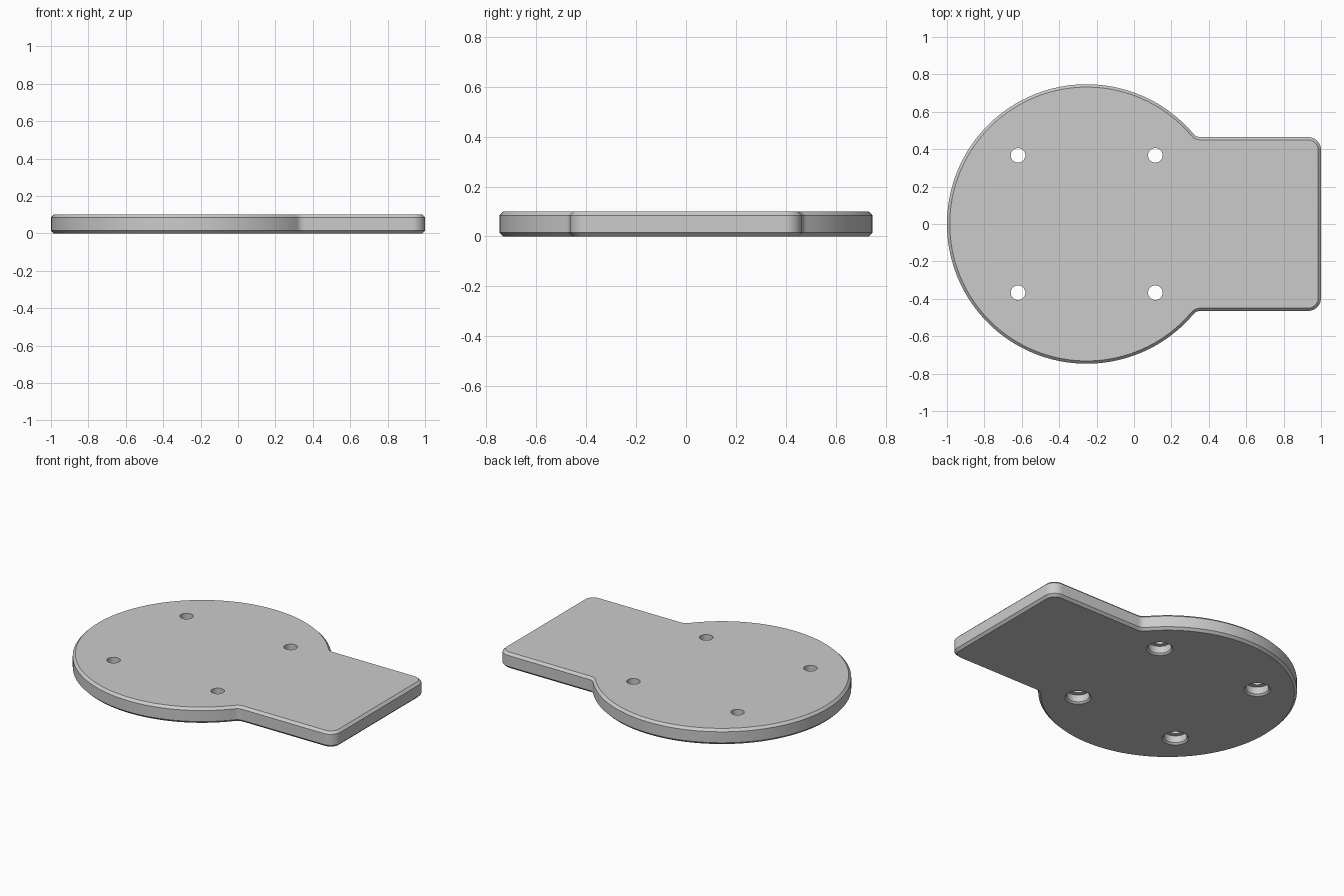
import bpy, bmesh
from math import sin, cos, pi, sqrt, atan2

if "Cube" in bpy.data.objects:
    bpy.data.objects.remove(bpy.data.objects["Cube"])

CX, R = -0.253, 0.747         # disc centre x and radius
HALF, END = 0.465, 1.0        # tab half width and end x
FILLET, CORNER = 0.05, 0.07   # inner blend and outer corner radii
T, CH = 0.1, 0.015            # thickness and edge chamfer


def arc(cx, cy, r, a0, a1, n):
    return [(cx + r * cos(a0 + (a1 - a0) * i / n), cy + r * sin(a0 + (a1 - a0) * i / n))
            for i in range(n + 1)]


def outline(off):
    """Plate outline moved inward by off."""
    fy = HALF + FILLET
    fx = CX + sqrt((R + FILLET) ** 2 - fy ** 2)
    a = atan2(fy, fx - CX)
    upper = arc(END - CORNER, HALF - CORNER, CORNER - off, 0, pi / 2, 12)
    upper += arc(fx, fy, FILLET + off, -pi / 2, a - pi, 8)
    upper += arc(CX, 0, R - off, a, pi, 72)[1:]
    lower = [(x, -y) for x, y in reversed(upper[:-1])]
    return upper + lower


def finish(name, bm):
    bmesh.ops.remove_doubles(bm, verts=bm.verts, dist=1e-5)
    bmesh.ops.recalc_face_normals(bm, faces=bm.faces)
    me = bpy.data.meshes.new(name)
    bm.to_mesh(me)
    bm.free()
    ob = bpy.data.objects.new(name, me)
    bpy.context.collection.objects.link(ob)
    return ob


def loft(bm, rings):
    """Skin a stack of equal point rings and cap both ends."""
    loops = [[bm.verts.new(p) for p in ring] for ring in rings]
    n = len(loops[0])
    for a, b in zip(loops, loops[1:]):
        for i in range(n):
            j = (i + 1) % n
            bm.faces.new((a[i], a[j], b[j], b[i]))
    bm.faces.new(loops[0][::-1])
    bm.faces.new(loops[-1])


# Chamfered plate
bm = bmesh.new()
loft(bm, [[(x, y, z) for x, y in outline(off)]
          for off, z in ((CH, 0), (0, CH), (0, T - CH), (CH, T))])
plate = finish("base_plate", bm)

# Stepped screw holes, recessed from below
STEP = [(0.077, -0.01), (0.077, 0), (0.067, 0.01), (0.067, 0.055), (0.039, 0.055), (0.039, 0.12)]
bm = bmesh.new()
for hx in (CX - 0.367, CX + 0.367):
    for hy in (-0.367, 0.367):
        loft(bm, [[(x, y, z) for x, y in arc(hx, hy, r, 0, 2 * pi * 47 / 48, 47)]
                  for r, z in STEP])
cutter = finish("screw_hole_cutter", bm)
cutter.hide_render = True

mod = plate.modifiers.new("screw_holes", 'BOOLEAN')
mod.operation = 'DIFFERENCE'
mod.solver = 'EXACT'
mod.object = cutter
bpy.context.view_layer.objects.active = plate
plate.select_set(True)
bpy.ops.object.modifier_apply(modifier=mod.name)
bpy.data.objects.remove(cutter)
bpy.ops.object.shade_smooth_by_angle(angle=pi / 6)
